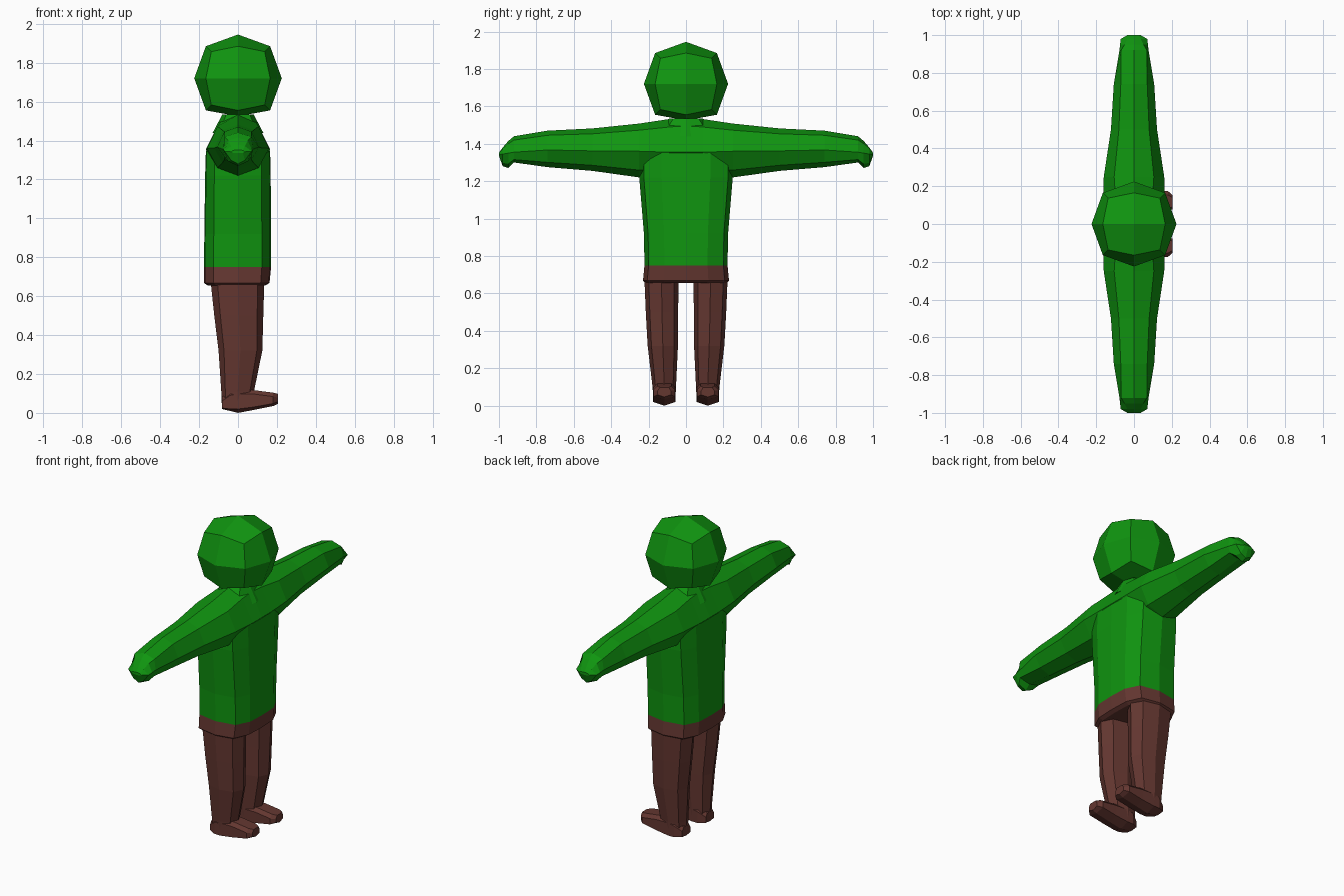
import bpy
import bmesh
import math
from mathutils import Vector

if "Cube" in bpy.data.objects:
    bpy.data.objects.remove(bpy.data.objects["Cube"])


def material(name, rgb):
    m = bpy.data.materials.new(name)
    m.diffuse_color = (*rgb, 1)
    m.use_nodes = True
    m.node_tree.nodes["Principled BSDF"].inputs["Base Color"].default_value = m.diffuse_color
    return m


GREEN = material("green cloth", (0.005, 0.30, 0.005))
BROWN = material("brown cloth", (0.127, 0.038, 0.03))


def finish(name, bm, mat):
    bmesh.ops.recalc_face_normals(bm, faces=bm.faces)
    me = bpy.data.meshes.new(name)
    bm.to_mesh(me)
    bm.free()
    me.materials.append(mat)
    ob = bpy.data.objects.new(name, me)
    bpy.context.collection.objects.link(ob)
    return ob


def loft(name, rings, mat):
    """Skin a list of equal-length point rings and cap both ends."""
    bm = bmesh.new()
    rows = [[bm.verts.new(p) for p in ring] for ring in rings]
    n = len(rows[0])
    for a, b in zip(rows, rows[1:]):
        for i in range(n):
            j = (i + 1) % n
            bm.faces.new((a[i], a[j], b[j], b[i]))
    bm.faces.new(rows[0])
    bm.faces.new(rows[-1])
    return finish(name, bm, mat)


def octagon(z, x0, x1, y0, y1, dx=0.75, dy=0.75):
    """Horizontal eight-point ring; dx and dy place the diagonal corners."""
    cx, cy, rx, ry = (x0 + x1) / 2, (y0 + y1) / 2, (x1 - x0) / 2, (y1 - y0) / 2
    unit = [(1, 0), (dx, dy), (0, 1), (-dx, dy), (-1, 0), (-dx, -dy), (0, -1), (dx, -dy)]
    return [(cx + rx * u, cy + ry * v, z) for u, v in unit]


def body_ring(z, x0, x1, w):
    """Twelve-point ring for the trunk: flat front and back, chamfered sides."""
    pts = [(x1, 0), (x1 * 0.97, w * 0.52), (x1 * 0.72, w * 0.9), (0, w),
           (x0 * 0.72, w * 0.9), (x0 * 0.97, w * 0.52), (x0, 0)]
    pts += [(x, -y) for x, y in pts[-2:0:-1]]
    return [(x, y, z) for x, y in pts]


# Head: a once-divided cube rounded toward a ball
bm = bmesh.new()
bmesh.ops.create_cube(bm, size=2)
bmesh.ops.subdivide_edges(bm, edges=bm.edges, cuts=1, use_grid_fill=True)
radius = {1: 0.225, 2: 0.165, 3: 0.137}
for v in bm.verts:
    kind = sum(abs(c) > 0.5 for c in v.co)
    v.co *= radius[kind]
    if v.co.z < -0.2:
        v.co.z = -0.195
    v.co.z += 1.72
finish("head", bm, GREEN)

# Jumper trunk
loft("jumper_body", [
    body_ring(0.75, -0.175, 0.17, 0.222),
    body_ring(0.92, -0.173, 0.17, 0.225),
    body_ring(1.22, -0.169, 0.168, 0.25),
    body_ring(1.35, -0.165, 0.165, 0.25),
], GREEN)

# Sleeves and hands: one skin running from hand to hand through the shoulders
# y, half width, top half width, widest height, top, bottom
ARM = [
    (0.00, 0.165, 0.095, 1.355, 1.540, 1.23),
    (0.09, 0.165, 0.095, 1.355, 1.532, 1.22),
    (0.25, 0.160, 0.105, 1.360, 1.508, 1.22),
    (0.50, 0.122, 0.080, 1.362, 1.482, 1.255),
    (0.74, 0.107, 0.070, 1.367, 1.470, 1.275),
    (0.92, 0.077, 0.068, 1.355, 1.440, 1.30),
    (0.95, 0.074, 0.050, 1.350, 1.415, 1.27),
    (0.98, 0.070, 0.035, 1.345, 1.380, 1.28),
    (1.00, 0.035, 0.025, 1.342, 1.352, 1.335),
]


def arm_ring(y, w, t, zm, top, bot):
    hi, lo = top - (top - zm) * 0.24, bot + (zm - bot) * 0.28
    return [(0, y, top), (t, y, hi), (w, y, zm), (t, y, lo),
            (0, y, bot), (-t, y, lo), (-w, y, zm), (-t, y, hi)]


rows = [(-r[0], *r[1:]) for r in ARM[:0:-1]] + ARM
loft("sleeves_and_hands", [arm_ring(*r) for r in rows], GREEN)

# Neck opening
loft("collar", [octagon(1.44, -0.13, 0.13, -0.17, 0.17),
                octagon(1.535, -0.08, 0.08, -0.09, 0.09)], GREEN)

# Hips
loft("trouser_hips", [
    body_ring(0.655, -0.155, 0.14, 0.215),
    body_ring(0.668, -0.175, 0.162, 0.23),
    body_ring(0.75, -0.175, 0.17, 0.222),
], BROWN)

for side, s in (("left", 1), ("right", -1)):
    # Trouser leg: height, back, front, inner and outer edge
    leg = [(0.67, -0.14, 0.135, 0.04, 0.222), (0.50, -0.122, 0.130, 0.042, 0.215),
           (0.32, -0.100, 0.125, 0.043, 0.205), (0.11, -0.086, 0.082, 0.053, 0.18),
           (0.05, -0.084, 0.080, 0.056, 0.175)]
    loft(side + "_leg", [octagon(z, a, b, s * c, s * d) for z, a, b, c, d in leg], BROWN)

    # Foot: x, half width, top, side base, keel
    foot = [(-0.083, 0.040, 0.08, 0.025, 0.020), (-0.04, 0.06, 0.11, 0.020, 0.010),
            (0.00, 0.060, 0.118, 0.020, 0.000), (0.08, 0.058, 0.117, 0.030, 0.015),
            (0.18, 0.058, 0.104, 0.048, 0.035), (0.205, 0.036, 0.098, 0.058, 0.046)]
    loft(side + "_foot", [
        [(x, s * 0.116 + k * w, z) for k, z in
         ((-0.65, top), (0.65, top), (1, top - 0.02), (1, base), (0, keel), (-1, base), (-1, top - 0.02))]
        for x, w, top, base, keel in foot], BROWN)
